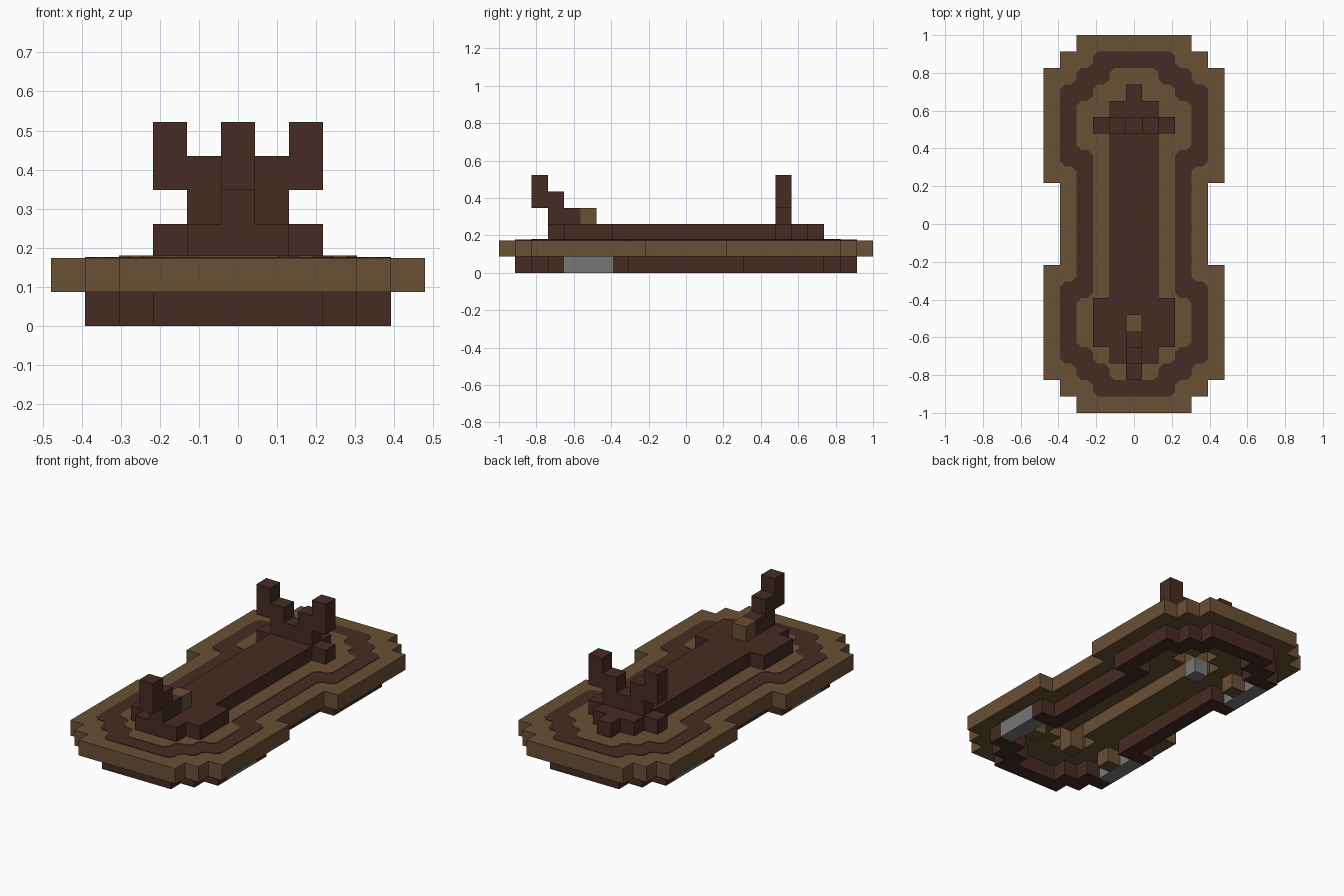
import bpy
import bmesh
from mathutils import Vector

if "Cube" in bpy.data.objects:
    bpy.data.objects.remove(bpy.data.objects["Cube"], do_unlink=True)

V = 2 / 23  # edge length of one block


def material(name, rgb):
    m = bpy.data.materials.new(name)
    m.use_nodes = True
    m.diffuse_color = (*rgb, 1)
    m.node_tree.nodes["Principled BSDF"].inputs["Base Color"].default_value = (*rgb, 1)
    return m


DARK = material("dark_brown", (0.061, 0.024, 0.017))
TAN = material("tan_wood", (0.142, 0.081, 0.036))
GREY = material("wheel_grey", (0.185, 0.185, 0.185))


def finish(name, bm, mat):
    bmesh.ops.recalc_face_normals(bm, faces=bm.faces[:])
    mesh = bpy.data.meshes.new(name)
    bm.to_mesh(mesh)
    bm.free()
    mesh.materials.append(mat)
    ob = bpy.data.objects.new(name, mesh)
    bpy.context.collection.objects.link(ob)
    return ob


def blocks(name, cells, mat):
    """Join unit blocks into one shell, keeping only the outer faces."""
    cells = set(cells)
    bm = bmesh.new()
    verts = {}

    def vert(p):
        key = tuple(round(2 * c) for c in p)
        if key not in verts:
            verts[key] = bm.verts.new(p * V)
        return verts[key]

    for cell in cells:
        centre = Vector(cell) + Vector((0, 0, 0.5))
        for axis in range(3):
            for sign in (-1, 1):
                n = Vector((0, 0, 0))
                n[axis] = sign
                if tuple(round(c) for c in Vector(cell) + n) in cells:
                    continue
                u, w = Vector(n.yzx), Vector(n.zxy)
                corners = [centre + (n + a * u + b * w) / 2
                           for a, b in ((-1, -1), (1, -1), (1, 1), (-1, 1))]
                bm.faces.new([vert(p) for p in corners])
    bmesh.ops.recalc_face_normals(bm, faces=bm.faces[:])
    bmesh.ops.dissolve_limit(bm, angle_limit=0.01, verts=bm.verts[:], edges=bm.edges[:])
    return finish(name, bm, mat)


def box(xs, ys, zs):
    """Cells of a block, with inclusive index ranges."""
    return {(x, y, z) for x in range(xs[0], xs[1] + 1)
            for y in range(ys[0], ys[1] + 1) for z in range(zs[0], zs[1] + 1)}


# Half widths of each stepped outline, by row
def deck_half(j):
    a = abs(j)
    return 3 if a == 11 else 4 if a == 10 or a < 3 else 5


def ring_half(j):
    a = abs(j)
    return 2 if a == 10 else 4 if 4 <= a <= 8 else 3


def inner_half(j):
    a = abs(j)
    return 1 if a == 9 else 3 if 5 <= a <= 7 else 2


def layer(half, last, z):
    return {(i, j, z) for j in range(-last, last + 1)
            for i in range(-half(j), half(j) + 1)}


def inlay(name, half, last, thick, mat, cut=0.3):
    """Thin plate on the deck with a stepped outline and clipped corners."""
    side = []
    for j in range(-last, last + 1):
        x = half(j) + 0.5
        if side and side[-1].x == x:
            side[-1].y = j + 0.5
        else:
            side += [Vector((x, j - 0.5)), Vector((x, j + 0.5))]
    loop = side + [Vector((-p.x, p.y)) for p in reversed(side)]
    pts = []
    for k, p in enumerate(loop):
        for q in (loop[k - 1], loop[(k + 1) % len(loop)]):
            pts.append(p + (q - p).normalized() * cut)
    bm = bmesh.new()
    face = bm.faces.new([bm.verts.new((p.x * V, p.y * V, 2 * V)) for p in pts])
    top = bmesh.ops.extrude_face_region(bm, geom=[face])["geom"]
    moved = [g for g in top if isinstance(g, bmesh.types.BMVert)]
    bmesh.ops.translate(bm, verts=moved, vec=(0, 0, thick))
    finish(name, bm, mat)


# Deck with a recess underneath around each centre post
recess = box((0, 0), (-5, 5), (1, 1))
for j in (-6, 6):
    recess |= {(1, j, 1), (-1, j, 1), (0, j - 1, 1), (0, j + 1, 1)}
blocks("deck", layer(deck_half, 11, 1) - recess, TAN)
inlay("deck_ring_inlay", ring_half, 10, 0.003, DARK)
inlay("deck_centre_inlay", inner_half, 9, 0.006, TAN)

# Lower hull rim and its wheels
wheels = {"front_left_wheel": box((4, 4), (-7, -5), (0, 0)),
          "front_right_wheel": box((-4, -4), (-7, -5), (0, 0)),
          "rear_right_wheel": box((-4, -4), (5, 7), (0, 0))}
rim = layer(ring_half, 10, 0) - layer(inner_half, 9, 0)
for name, cells in wheels.items():
    rim -= cells
    blocks(name, cells, GREY)
blocks("hull_rim", rim, DARK)
blocks("rear_centre_wheel", {(0, 6, 0)}, GREY)
blocks("front_centre_post", {(0, -6, 0)}, TAN)
for name, x, y in (("front_left_axle", 3, -6), ("front_right_axle", -3, -6),
                   ("rear_right_axle", -3, 6)):
    blocks(name, {(x, y, 0)}, TAN)

# Raised body with its wider front and rear crosspiece
body = box((-1, 1), (-8, 7), (2, 2)) | box((-2, 2), (-7, -5), (2, 2))
body |= box((-2, 2), (6, 6), (2, 2)) | {(0, 8, 2)}
blocks("body", body, DARK)

# Stepped prow and its tan block
blocks("prow", box((0, 0), (-8, -7), (3, 3)) | box((0, 0), (-9, -8), (4, 4))
       | {(0, -9, 5)}, DARK)
blocks("prow_block", {(0, -6, 3)}, TAN)

# Forked rear post
fork = box((-1, 1), (6, 6), (3, 3))
for s in (-1, 1):
    fork |= {(s, 6, 4), (2 * s, 6, 4), (2 * s, 6, 5)}
blocks("rear_fork", fork, DARK)
